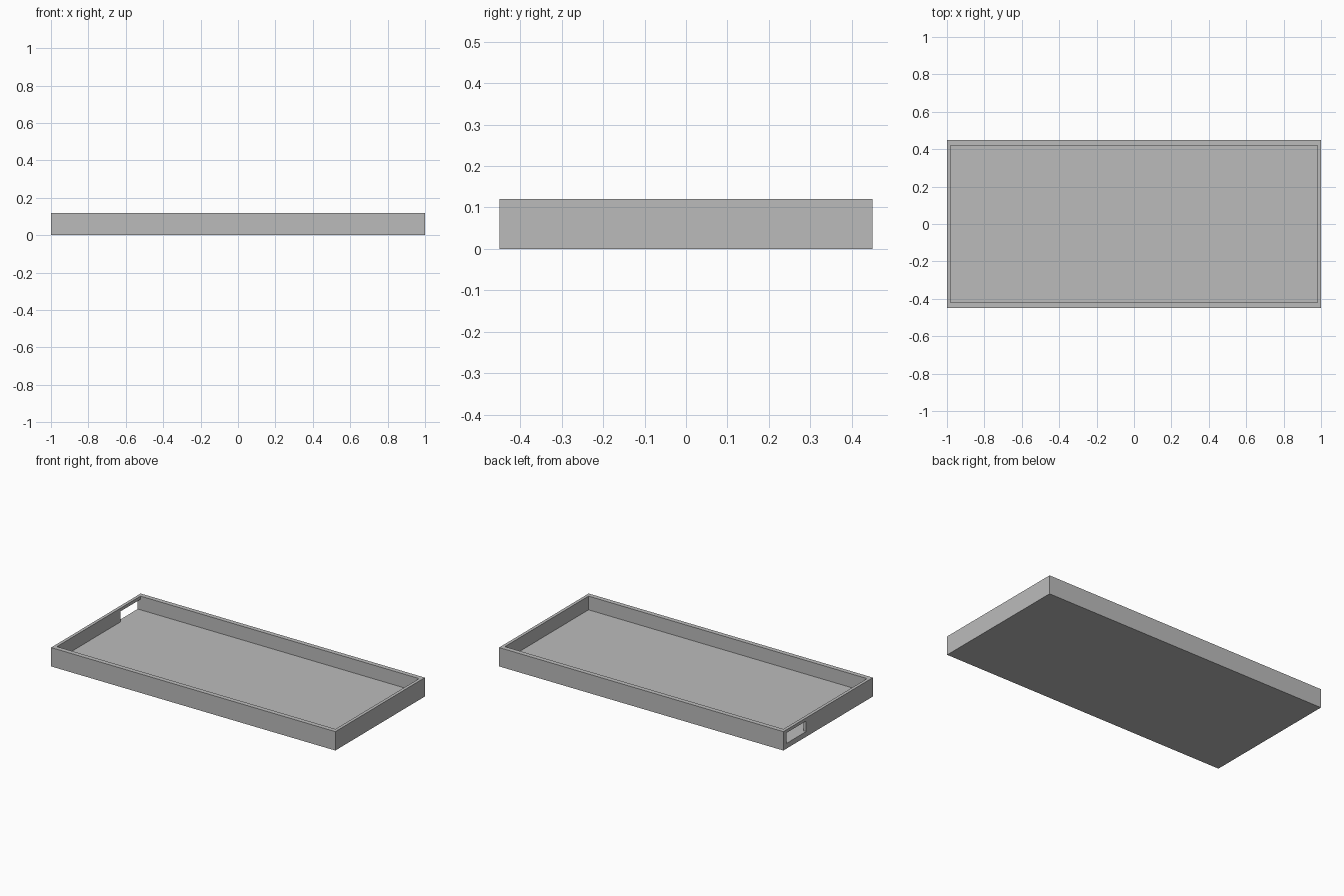
import bpy

if "Cube" in bpy.data.objects:
    bpy.data.objects.remove(bpy.data.objects["Cube"], do_unlink=True)

LENGTH, WIDTH, HEIGHT = 2.0, 0.9, 0.12
FLOOR = 0.033
INNER_X, INNER_Y = 0.98, 0.42

grey = bpy.data.materials.new("plain_grey")
grey.use_nodes = True
colour = (0.5, 0.5, 0.5, 1)
grey.diffuse_color = colour
grey.node_tree.nodes["Principled BSDF"].inputs["Base Color"].default_value = colour


def box(name, low, high):
    """Axis-aligned box between two corners."""
    centre = [(a + b) / 2 for a, b in zip(low, high)]
    bpy.ops.mesh.primitive_cube_add(size=1, location=centre)
    ob = bpy.context.object
    ob.name = name
    ob.scale = [b - a for a, b in zip(low, high)]
    bpy.ops.object.transform_apply(location=True, rotation=False, scale=True)
    ob.data.materials.append(grey)
    return ob


def cut(target, cutter):
    """Subtract the cutter from the target and discard it."""
    cutter.hide_render = True
    mod = target.modifiers.new("cut", "BOOLEAN")
    mod.operation = "DIFFERENCE"
    mod.solver = "EXACT"
    mod.object = cutter
    bpy.context.view_layer.objects.active = target
    bpy.ops.object.modifier_apply(modifier=mod.name)
    bpy.data.objects.remove(cutter, do_unlink=True)


# Solid tray block
tray = box("tray", (-LENGTH / 2, -WIDTH / 2, 0), (LENGTH / 2, WIDTH / 2, HEIGHT))

# Open recess, leaving the floor and four rim walls
cut(tray, box("recess_cutter", (-INNER_X, -INNER_Y, FLOOR), (INNER_X, INNER_Y, HEIGHT + 0.1)))

# Slot through one end wall, level with the floor and beside the back wall
cut(tray, box("slot_cutter", (-LENGTH / 2 - 0.1, 0.22, FLOOR), (-INNER_X + 0.1, INNER_Y, 0.1)))
